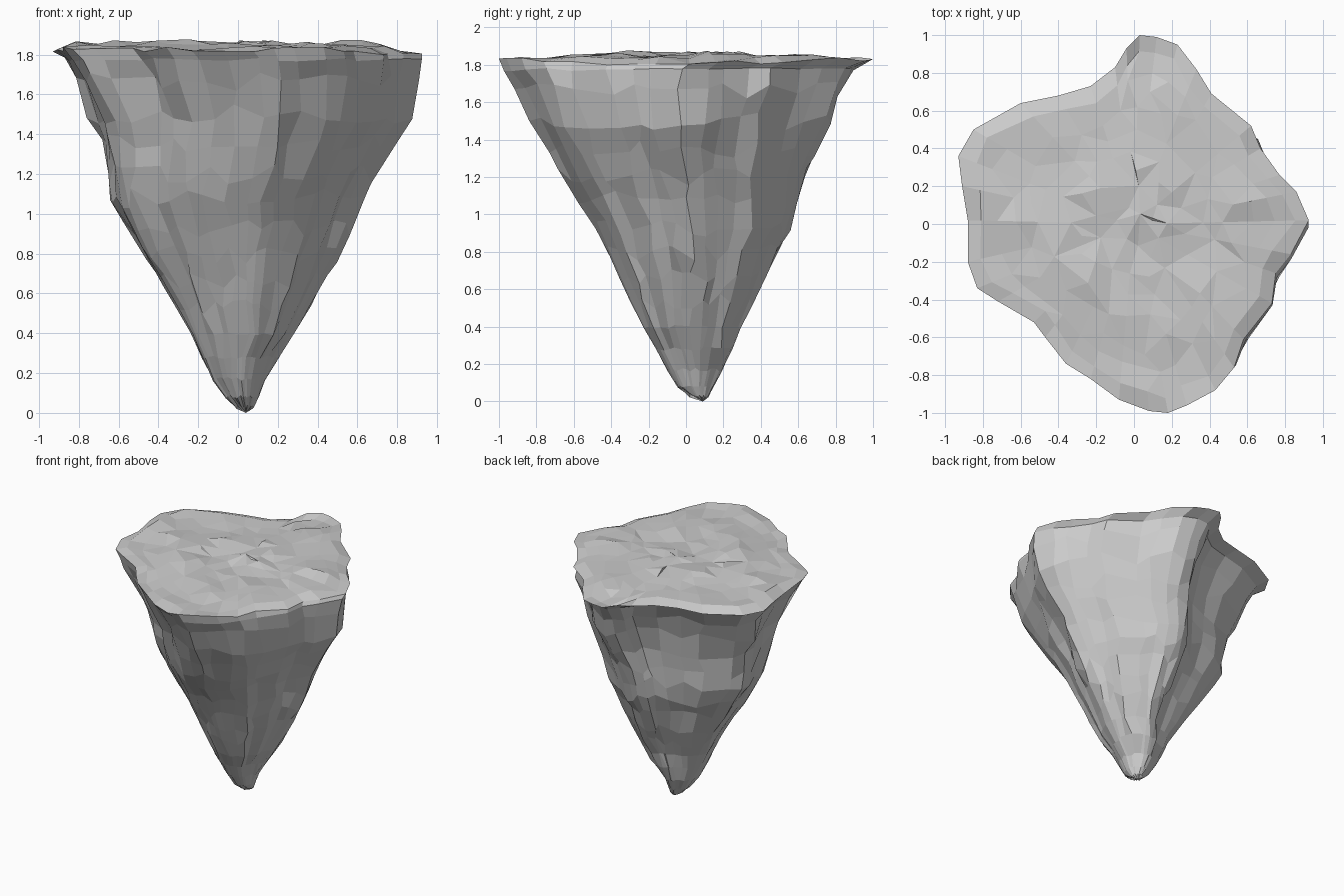
import bpy, bmesh, math, random
from mathutils import Vector, noise

random.seed(4)

# Plateau outline seen from above, clockwise from the back point
outline = [(0.03, 1.0), (0.12, 0.99), (0.23, 0.95), (0.33, 0.82), (0.41, 0.69),
           (0.62, 0.52), (0.67, 0.40), (0.77, 0.26), (0.86, 0.17), (0.925, 0.02),
           (0.83, -0.16), (0.75, -0.26), (0.73, -0.42), (0.58, -0.61), (0.53, -0.76),
           (0.43, -0.88), (0.28, -0.96), (0.18, -1.0), (0.08, -0.99), (-0.08, -0.93),
           (-0.23, -0.82), (-0.36, -0.74), (-0.47, -0.60), (-0.53, -0.52), (-0.72, -0.41),
           (-0.83, -0.34), (-0.88, -0.2), (-0.88, 0.02), (-0.91, 0.2), (-0.93, 0.36),
           (-0.85, 0.5), (-0.6, 0.64), (-0.4, 0.68), (-0.23, 0.73), (-0.1, 0.83), (-0.04, 0.93)]
N = len(outline)

# Cone levels: z, x min, x max, y min, y max
levels = [(1.775, -0.87, 0.925, -0.975, 0.90), (1.66, -0.80, 0.90, -0.91, 0.82),
          (1.50, -0.74, 0.87, -0.83, 0.745), (1.35, -0.69, 0.79, -0.75, 0.68),
          (1.20, -0.67, 0.71, -0.66, 0.62), (1.08, -0.66, 0.64, -0.58, 0.59),
          (0.93, -0.56, 0.565, -0.50, 0.56), (0.80, -0.48, 0.50, -0.43, 0.475),
          (0.66, -0.395, 0.43, -0.36, 0.42), (0.53, -0.315, 0.36, -0.295, 0.35),
          (0.40, -0.24, 0.28, -0.23, 0.275), (0.28, -0.185, 0.195, -0.16, 0.235),
          (0.17, -0.13, 0.14, -0.10, 0.195), (0.08, -0.065, 0.105, -0.045, 0.15),
          (0.03, -0.015, 0.08, 0.02, 0.12)]


def top_z(x, y):
    rough = 0.03 * noise.noise(Vector((x * 3.5, y * 5, 0.3)))
    rough += 0.02 * noise.noise(Vector((x * 9, y * 12, 4.1)))
    return 1.855 + rough - 0.04 * y * y - 0.13 * max(0, x - 0.55)


def level_point(lv, u):
    return Vector(((lv[1] + lv[2]) / 2 + u.x * (lv[2] - lv[1]) / 2,
                   (lv[3] + lv[4]) / 2 + u.y * (lv[4] - lv[3]) / 2))


bm = bmesh.new()


def bridge(a, b):
    for i in range(N):
        j = (i + 1) % N
        bm.faces.new((a[i], a[j], b[j], b[i]))


# Uneven plateau, ring by ring from the centre out to the rim
inner = [bm.verts.new((0, 0, 1.86))]
prev = None
for s in (0.1, 0.2, 0.3, 0.4, 0.5, 0.6, 0.7, 0.8, 0.9, 1.0):
    ring = []
    for i, (x, y) in enumerate(outline):
        k = s if s == 1 else s + random.uniform(-0.025, 0.025)
        z = top_z(x * k, y * k)
        if s == 1:
            z = 1.825 - 0.1 * max(0, x - 0.6) + random.uniform(-0.015, 0.015)
        ring.append(bm.verts.new((x * k, y * k, z)))
    if prev:
        bridge(prev, ring)
    else:
        for i in range(N):
            bm.faces.new((inner[0], ring[(i + 1) % N], ring[i]))
    if s < 0.85:
        inner += ring
    prev = ring

# Tapering craggy underside following the outline
for k, (lv) in enumerate(levels):
    ring = []
    z = lv[0]
    craggy = 0 < k < 12
    round_off = 0.85 * (k / len(levels)) ** 1.4
    for x, y in outline:
        u = Vector(((x + 0.0025) / 0.9275, y))
        u = u.lerp(u.normalized(), round_off)
        d = u.normalized()
        amp = 0.07 if craggy else 0.01
        u *= 1 + amp * (noise.noise(Vector((d.x * 5, d.y * 5, z * 3))) - 0.1)
        # Stagger points along the slope so the profile is kept
        dz = random.uniform(-0.05, 0.05) if 0 < k < 10 else random.uniform(-0.01, 0.01)
        p = level_point(lv, u)
        if 0 < k < 10:
            near = levels[k + 1] if dz < 0 else levels[k - 1]
            p = p.lerp(level_point(near, u), dz / (near[0] - z))
        # The back right side bulges a little
        if craggy:
            p += d * 0.055 * max(0, (d.x + d.y) * 0.707) ** 6
            p += Vector((-d.y, d.x)) * random.uniform(-0.02, 0.02)
        ring.append(bm.verts.new((p.x, p.y, z + dz)))
    bridge(prev, ring)
    prev = ring

# Pointed bottom
tip = bm.verts.new((0.04, 0.09, 0))
for i in range(N):
    bm.faces.new((prev[i], prev[(i + 1) % N], tip))

# Merge crowded plateau points into even, irregular facets
bmesh.ops.remove_doubles(bm, verts=inner, dist=0.085)
bmesh.ops.recalc_face_normals(bm, faces=bm.faces)
mesh = bpy.data.meshes.new("floating_rock")
bm.to_mesh(mesh)
bm.free()
rock = bpy.data.objects.new("floating_rock", mesh)
bpy.context.collection.objects.link(rock)
